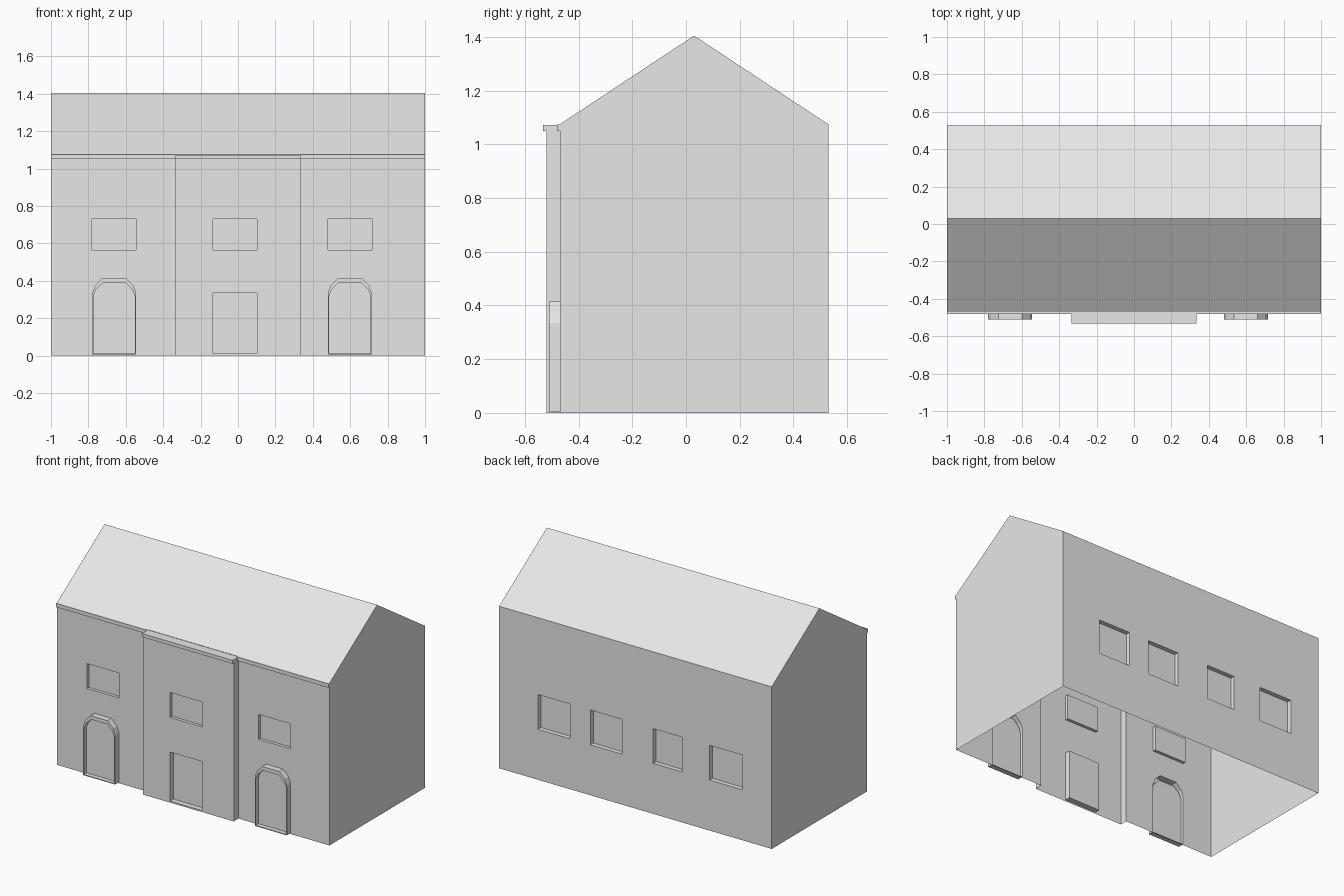
import bpy
import bmesh

cube = bpy.data.objects.get("Cube")
if cube:
    bpy.data.objects.remove(cube, do_unlink=True)

# One plain grey for the whole building
GREY = (0.8, 0.8, 0.8, 1.0)
grey = bpy.data.materials.new("plain_grey")
grey.use_nodes = True
grey.diffuse_color = GREY
grey.node_tree.nodes["Principled BSDF"].inputs["Base Color"].default_value = GREY


def prism(name, outline, axis, start, end):
    """Extrude a 2D outline along x (outline in y, z) or y (outline in x, z)."""
    bm = bmesh.new()

    def ring(d):
        return [bm.verts.new((d, a, b) if axis == "x" else (a, d, b)) for a, b in outline]

    near, far = ring(start), ring(end)
    bm.faces.new(near)
    bm.faces.new(far)
    for i in range(len(outline)):
        j = (i + 1) % len(outline)
        bm.faces.new((near[i], near[j], far[j], far[i]))
    bmesh.ops.recalc_face_normals(bm, faces=bm.faces)
    mesh = bpy.data.meshes.new(name)
    bm.to_mesh(mesh)
    bm.free()
    mesh.materials.append(grey)
    obj = bpy.data.objects.new(name, mesh)
    bpy.context.collection.objects.link(obj)
    return obj


def box(name, x0, x1, y0, y1, z0, z1):
    return prism(name, [(x0, z0), (x1, z0), (x1, z1), (x0, z1)], "y", y0, y1)


def arch(centre, half, spring, top, bottom):
    """Door outline with a faceted round head."""
    rise = top - spring
    side = [(half, bottom), (half, spring), (half * 0.87, spring + rise * 0.5), (half * 0.53, top)]
    return [(centre + x, z) for x, z in side] + [(centre - x, z) for x, z in reversed(side)]


FRONT, BACK, EAVE = -0.47, 0.53, 1.075
BAY, BAY_FRONT = 0.333, -0.52
OPENING = 0.1175
COLUMNS = (-0.662, -0.017, 0.598)

# Main volume with a gabled roof
house = prism("house_shell", [(FRONT, 0), (BACK, 0), (BACK, EAVE), (0.03, 1.405), (FRONT, EAVE)],
              "x", -1, 1)

# Projecting centre bay and the two arched door surrounds
added = [box("bay_helper", -BAY, BAY, BAY_FRONT, FRONT + 0.1, 0, 1.05)]
cut = []
for c in (COLUMNS[0], COLUMNS[2]):
    added.append(prism("arch_helper", arch(c, OPENING, 0.335, 0.415, 0.006), "y", -0.51, FRONT + 0.05))
    cut.append(prism("arch_cutter", arch(c, 0.111, 0.32, 0.39, 0.012), "y", -0.6, -0.482))

# Front windows and the centre door
for c in COLUMNS:
    wall = BAY_FRONT if c == COLUMNS[1] else FRONT
    cut.append(box("window_cutter", c - OPENING, c + OPENING, wall - 0.1, wall + 0.02, 0.565, 0.73))
c = COLUMNS[1]
cut.append(box("door_cutter", c - OPENING, c + OPENING, -0.6, BAY_FRONT + 0.035, 0.01, 0.335))

# Back windows
for x0, x1 in ((-0.785, -0.545), (-0.34, -0.13), (0.10, 0.33), (0.48, 0.715)):
    cut.append(box("back_window_cutter", x0, x1, BACK - 0.03, BACK + 0.1, 0.335, 0.565))

for helpers, operation in ((added, "UNION"), (cut, "DIFFERENCE")):
    for helper in helpers:
        helper.hide_render = True
        mod = house.modifiers.new(helper.name, "BOOLEAN")
        mod.operation, mod.solver, mod.object = operation, "EXACT", helper

# Bake the cuts, then open the underside so the building is a hollow shell
graph = bpy.context.evaluated_depsgraph_get()
baked = bpy.data.meshes.new_from_object(house.evaluated_get(graph))
house.modifiers.clear()
house.data = baked
for helper in added + cut:
    bpy.data.objects.remove(helper, do_unlink=True)
bm = bmesh.new()
bm.from_mesh(baked)
floor = [f for f in bm.faces if max(v.co.z for v in f.verts) < 0.001]
bmesh.ops.delete(bm, geom=floor, context="FACES")
bm.to_mesh(baked)
bm.free()

# Cornices along the front eaves
box("right_cornice", -1, -BAY, -0.48, FRONT, 1.05, EAVE)
box("left_cornice", BAY, 1, -0.48, FRONT, 1.05, EAVE)
box("bay_cornice", -BAY, BAY, -0.532, FRONT, 1.05, 1.073)
